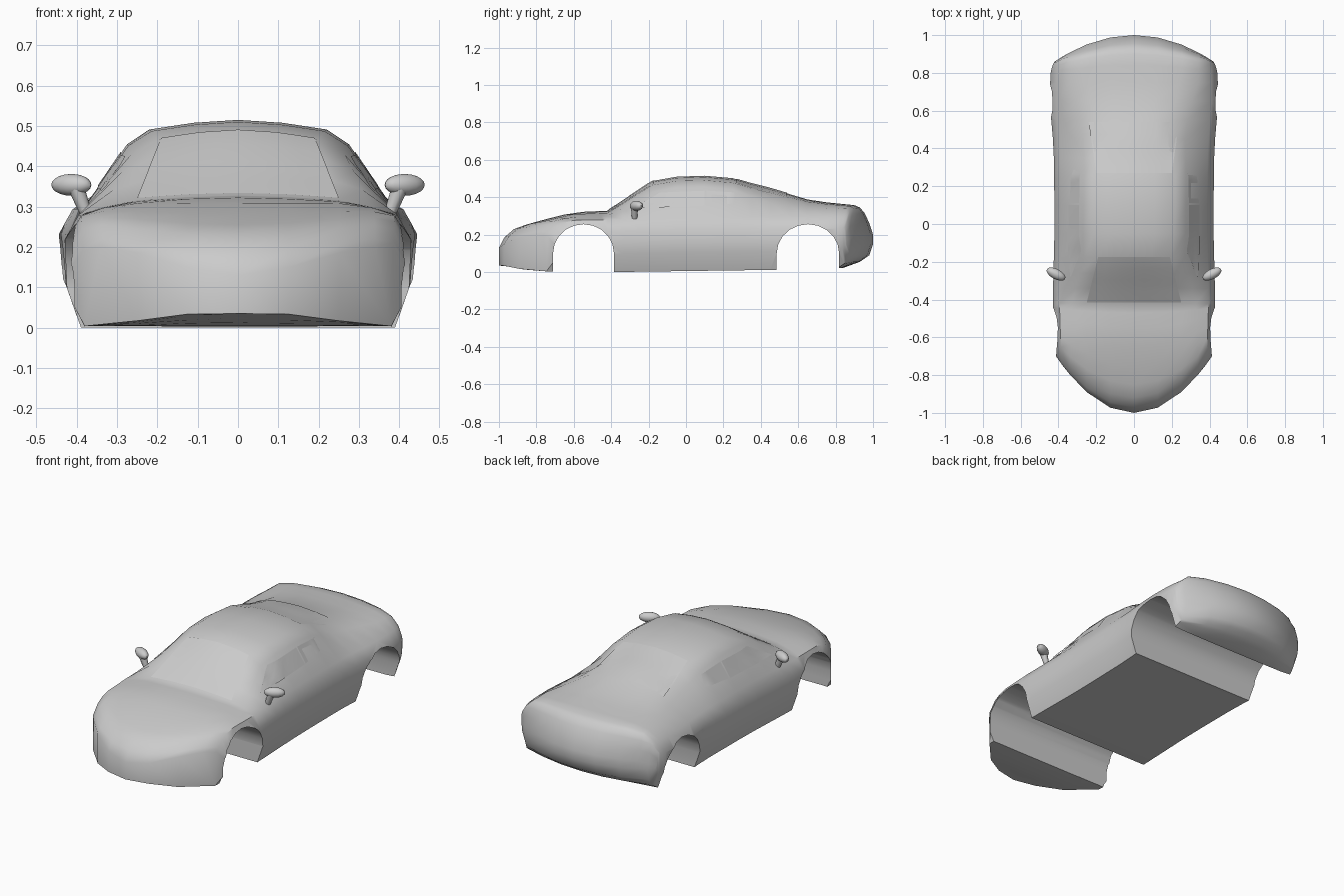
import bpy, bmesh, math
from mathutils import Matrix, Vector
from mathutils.bvhtree import BVHTree

if "Cube" in bpy.data.objects:
    bpy.data.objects.remove(bpy.data.objects["Cube"])


def curve(keys, y):
    """Piecewise-linear value of a design curve at y."""
    if y <= keys[0][0]:
        return keys[0][1]
    for (a, u), (b, v) in zip(keys, keys[1:]):
        if y <= b:
            return u + (v - u) * (y - a) / (b - a)
    return keys[-1][1]


def make(name, bm, angle=40):
    bmesh.ops.recalc_face_normals(bm, faces=bm.faces)
    me = bpy.data.meshes.new(name)
    bm.to_mesh(me)
    bm.free()
    ob = bpy.data.objects.new(name, me)
    bpy.context.collection.objects.link(ob)
    smooth(ob, angle)
    return ob


def smooth(ob, angle=40):
    bpy.ops.object.select_all(action='DESELECT')
    ob.select_set(True)
    bpy.context.view_layer.objects.active = ob
    bpy.ops.object.shade_smooth_by_angle(angle=math.radians(angle))


# Design curves along the car
TOP = [(-1, .13), (-.985, .165), (-.95, .215), (-.9, .24), (-.8, .27), (-.7, .295), (-.6, .32),
       (-.42, .328), (-.34, .38), (-.26, .435), (-.18, .487), (-.05, .51), (.1, .515), (.25, .502),
       (.35, .473), (.45, .448), (.55, .418), (.65, .388), (.75, .373), (.9, .358), (.93, .345),
       (.955, .315), (.98, .262), (1, .2)]
BOTTOM = [(-1, .035), (-.96, .033), (-.88, .015), (-.75, .004), (-.4, 0), (.48, .012),
          (.82, .015), (.93, .055), (.98, .09), (1, .15)]
WIDTH = [(-1, .42), (-.4, .43), (0, .42), (.4, .425), (.55, .438), (.68, .447), (.85, .44), (1, .42)]
ROOF_X = [(-1, .25), (-.42, .25), (-.18, .2), (0, .22), (.25, .22), (.5, .2), (.65, .22), (.85, .26), (1, .25)]
EDGE_X = [(-1, .34), (-.42, .33), (-.18, .265), (0, .275), (.25, .275), (.45, .27), (.6, .29), (.75, .34), (1, .345)]
ROOF_DROP = [(-1, .006), (-.42, .012), (-.18, .022), (.25, .025), (.45, .025), (.65, .012), (1, .003)]
EDGE_DROP = [(-1, .014), (-.42, .028), (-.18, .058), (.25, .062), (.45, .075), (.65, .038), (.85, .025), (1, .008)]
SHOULDER_Z = [(-1, .27), (-.42, .28), (0, .29), (.5, .295), (1, .29)]
STATIONS = [-1, -.97, -.92, -.85, -.75, -.65, -.55, -.47, -.42, -.34, -.26, -.18, -.05, .1, .25,
            .35, .45, .55, .65, .75, .84, .9, .93, .955, .98, 1]


def half_section(s):
    """Right half of a cross-section, from roof centre to floor centre."""
    w, xr, xe = curve(WIDTH, s), curve(ROOF_X, s), curve(EDGE_X, s)
    bow = .31 * max(0, (-.42 - s) / .58) - .14 * max(0, (s - .7) / .3) ** 2

    def yy(x):
        return s + bow * (x / .42) ** 2

    def level(keys, x):
        return curve(keys, yy(x) if s < 0 else s)
    round_off = .05 * max(0, (-.9 - s) / .1)     # soft nose edge

    def top(x):
        return level(TOP, x) - round_off * min(1, x / .2)
    xs, xb = w - .035, w - .04
    ze = top(xe) - level(EDGE_DROP, xe)
    zs = min(level(SHOULDER_Z, xs), ze - .01)
    zb = level(BOTTOM, xb)
    pts = [(0, top(0)), (xr / 2, top(xr / 2) - .3 * level(ROOF_DROP, xr)),
           (xr, top(xr) - level(ROOF_DROP, xr)), (xe, ze), (xs, zs),
           (w, zb + (zs - zb) * .78), (w - .005, zb + (zs - zb) * .35), (xb, zb),
           (xr, level(BOTTOM, xr)), (xr / 2, level(BOTTOM, xr / 2)), (0, level(BOTTOM, 0))]
    return [(x, yy(x), z) for x, z in pts]


# Body shell lofted through the stations
bm = bmesh.new()
rings = []
for s in STATIONS:
    h = half_section(s)
    rings.append([bm.verts.new(p) for p in h + [(-x, y, z) for x, y, z in h[9:0:-1]]])
for a, b in zip(rings, rings[1:]):
    for i in range(20):
        j = (i + 1) % 20
        bm.faces.new((a[i], a[j], b[j], b[i]))
for r in (rings[0], rings[-1]):
    for ids in [(i, i + 1, 9 - i, 10 - i) for i in range(3)] + [(3, 4, 5, 6, 7)]:
        bm.faces.new([r[i] for i in ids])
        bm.faces.new([r[-i % 20] for i in reversed(ids)])
body = make("car_body", bm)

# Wheel arches cut straight through
for name, cy, half in (("front_arch_cutter", -.548, .163), ("rear_arch_cutter", .652, .167)):
    bm = bmesh.new()
    prof = [(cy - half, -.1)] + [(cy - half * math.cos(math.pi * k / 10), .1 + .156 * math.sin(math.pi * k / 10))
                                 for k in range(11)] + [(cy + half, -.1)]
    f = bm.faces.new([bm.verts.new((-.6, y, z)) for y, z in prof])
    ext = bmesh.ops.extrude_face_region(bm, geom=[f])
    bmesh.ops.translate(bm, vec=(1.2, 0, 0), verts=[v for v in ext["geom"] if isinstance(v, bmesh.types.BMVert)])
    cutter = make(name, bm)
    cutter.hide_render = True
    mod = body.modifiers.new("arch", 'BOOLEAN')
    mod.operation, mod.solver, mod.object = 'DIFFERENCE', 'EXACT', cutter
    bpy.context.view_layer.objects.active = body
    bpy.ops.object.modifier_move_to_index(modifier="arch", index=0)
    bpy.ops.object.modifier_apply(modifier="arch")
    bpy.data.objects.remove(cutter)
smooth(body)

# Window panes laid on the shell
tree = BVHTree.FromPolygons([v.co for v in body.data.vertices], [p.vertices for p in body.data.polygons])


def pane(name, corners, direction, mirror=False, n=8):
    bm = bmesh.new()
    c = [Vector(p) for p in corners]
    d = Vector(direction)
    grid = []
    for i in range(n + 1):
        a, b = c[0].lerp(c[3], i / n), c[1].lerp(c[2], i / n)
        row = []
        for j in range(n + 1):
            hit = tree.ray_cast(a.lerp(b, j / n), d)[0]
            row.append(bm.verts.new(hit - d * .003))
        grid.append(row)
    for i in range(n):
        for j in range(n):
            bm.faces.new((grid[i][j], grid[i][j + 1], grid[i + 1][j + 1], grid[i + 1][j]))
    ob = make(name, bm)
    if mirror:
        ob.modifiers.new("mirror", 'MIRROR')


pane("windscreen", [(-.25, -.415, 1), (.25, -.415, 1), (.19, -.175, 1), (-.19, -.175, 1)], (0, 0, -1))
pane("rear_window", [(-.2, .27, 1), (.2, .27, 1), (.24, .54, 1), (-.24, .54, 1)], (0, 0, -1))
pane("front_side_window", [(1, -.28, .34), (1, .1, .355), (1, .1, .435), (1, -.14, .425)], (-1, 0, 0), True)
pane("rear_side_window", [(1, .11, .355), (1, .29, .37), (1, .27, .425), (1, .11, .435)], (-1, 0, 0), True)

# Door mirrors: tilted pod on a short stalk
bm = bmesh.new()
pod = (Matrix.Translation((.413, -.265, .354)) @ Matrix.Rotation(math.radians(28), 4, 'Z')
       @ Matrix.Diagonal((.055, .027, .027, 1)))
bmesh.ops.create_uvsphere(bm, u_segments=16, v_segments=10, radius=1, matrix=pod)
axis = Vector((.4, -.275, .345)) - Vector((.375, -.275, .28))
stalk = (Matrix.Translation((.3875, -.275, .312)) @ axis.to_track_quat('Z', 'Y').to_matrix().to_4x4())
bmesh.ops.create_cone(bm, cap_ends=True, segments=10, radius1=.014, radius2=.02, depth=axis.length, matrix=stalk)
door_mirror = make("door_mirror", bm)
door_mirror.modifiers.new("mirror", 'MIRROR')
